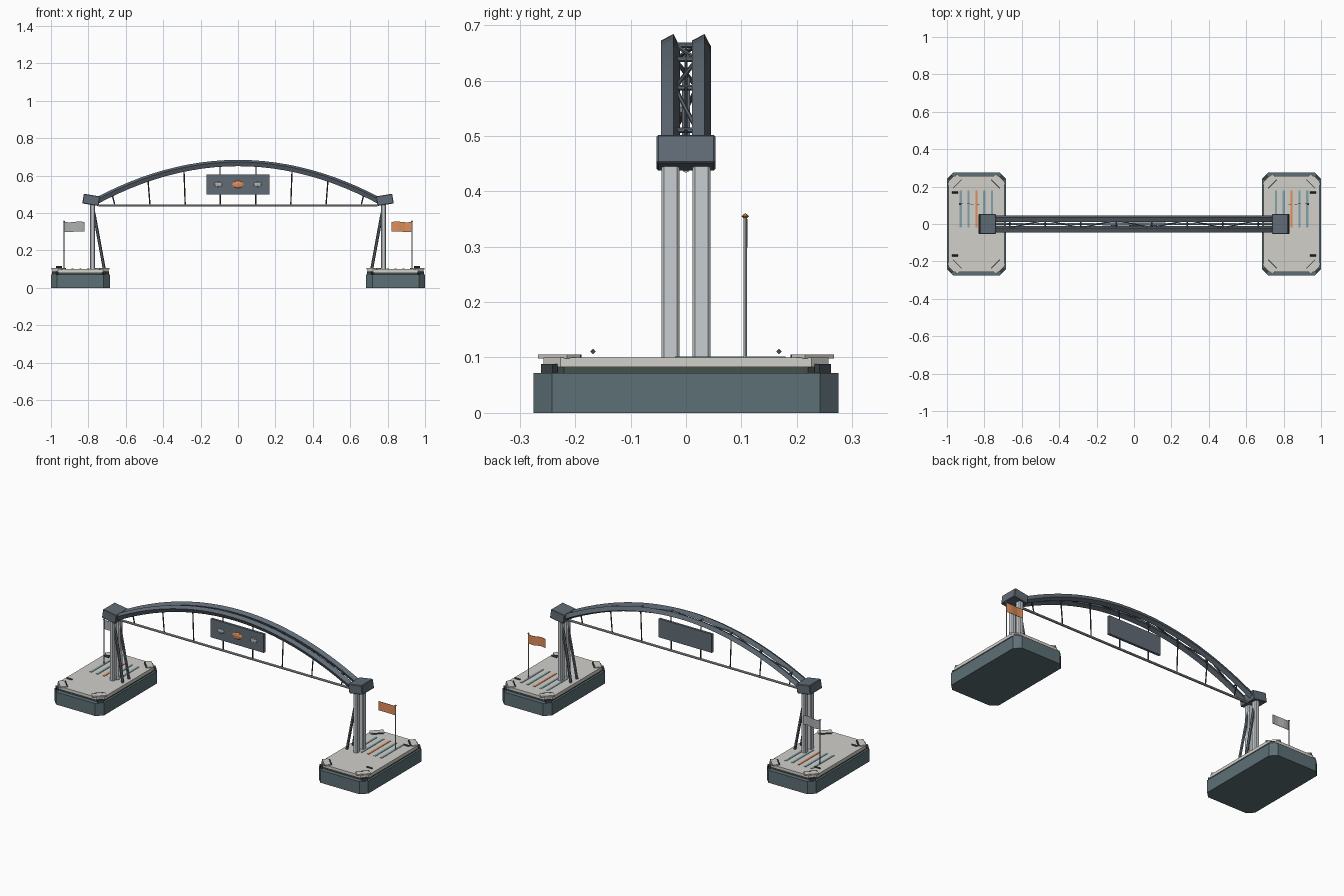
import bpy, bmesh, math
from mathutils import Vector, Matrix

if "Cube" in bpy.data.objects:
    bpy.data.objects.remove(bpy.data.objects["Cube"])


def mat(name, c):
    m = bpy.data.materials.new(name)
    m.diffuse_color = (*c, 1)
    m.use_nodes = True
    m.node_tree.nodes["Principled BSDF"].inputs["Base Color"].default_value = m.diffuse_color
    return m


STEEL = mat("steel", (0.12, 0.15, 0.18))
HULL = mat("hull_teal", (0.11, 0.16, 0.18))
DARK = mat("dark", (0.05, 0.06, 0.065))
BAND = mat("band", (0.06, 0.08, 0.07))
PALE = mat("pale_deck", (0.64, 0.63, 0.59))
LIGHT = mat("light_grey", (0.58, 0.61, 0.63))
GREY = mat("mid_grey", (0.42, 0.43, 0.44))
BLUE = mat("stripe_blue", (0.22, 0.36, 0.40))
ORANGE = mat("orange", (0.75, 0.27, 0.10))


def finish(name, bm, m):
    bmesh.ops.recalc_face_normals(bm, faces=bm.faces)
    me = bpy.data.meshes.new(name)
    bm.to_mesh(me)
    bm.free()
    me.materials.append(m)
    ob = bpy.data.objects.new(name, me)
    bpy.context.collection.objects.link(ob)
    return ob


def box(name, c, size, m, rot=Matrix()):
    bm = bmesh.new()
    bmesh.ops.create_cube(bm, size=1, matrix=Matrix.Translation(c) @ rot @ Matrix.Diagonal((*size, 1)))
    return finish(name, bm, m)


def slab(name, cx, cy, hx, hy, ch, z0, z1, m):
    """Chamfered-corner prism."""
    pts = [(hx, hy - ch), (hx - ch, hy), (ch - hx, hy), (-hx, hy - ch),
           (-hx, ch - hy), (ch - hx, -hy), (hx - ch, -hy), (hx, ch - hy)]
    bm = bmesh.new()
    f = bm.faces.new([bm.verts.new((cx + x, cy + y, z0)) for x, y in pts])
    r = bmesh.ops.extrude_face_region(bm, geom=[f])
    bmesh.ops.translate(bm, vec=(0, 0, z1 - z0), verts=[v for v in r["geom"] if isinstance(v, bmesh.types.BMVert)])
    return finish(name, bm, m)


def rod(name, a, b, r, m, n=6):
    a, b = Vector(a), Vector(b)
    d = b - a
    bm = bmesh.new()
    bmesh.ops.create_cone(bm, cap_ends=True, segments=n, radius1=r, radius2=r, depth=d.length,
                          matrix=Matrix.Translation((a + b) / 2) @ d.to_track_quat('Z', 'Y').to_matrix().to_4x4())
    return finish(name, bm, m)


def gem(name, c, size, m, u=8, v=4):
    bm = bmesh.new()
    bmesh.ops.create_uvsphere(bm, u_segments=u, v_segments=v, radius=1,
                              matrix=Matrix.Translation(c) @ Matrix.Diagonal((*size, 1)))
    return finish(name, bm, m)


def arch_z(x):
    return 0.667 - 0.354 * x * x


for s, side in ((-1, "left"), (1, "right")):
    px = s * 0.8425
    # floating base: hull, recessed band, deck
    slab(side + "_hull", px, 0, 0.1575, 0.275, 0.033, 0, 0.072, HULL)
    slab(side + "_band", px, 0, 0.146, 0.25, 0.03, 0.07, 0.085, BAND)
    slab(side + "_deck", px, 0, 0.150, 0.257, 0.03, 0.083, 0.1, PALE)
    for sy in (-1, 1):
        for sx in (-1, 1):
            # tilted corner plates with a dark edge rail
            rot = Matrix.Rotation(-sx * sy * math.pi / 4, 4, 'Z')
            box(side + "_corner_plate", (px + sx * 0.117, sy * 0.229, 0.1015), (0.075, 0.034, 0.007), PALE, rot)
            box(side + "_corner_rail", (px + sx * 0.102, sy * 0.214, 0.102), (0.066, 0.005, 0.006), DARK, rot)
            box(side + "_corner_fender", (px + sx * 0.138, sy * 0.247, 0.079), (0.03, 0.012, 0.018), DARK, rot)
        # mooring cleats
        xc = s * 0.957
        rod(side + "_cleat", (xc - 0.017, sy * 0.168, 0.111), (xc + 0.017, sy * 0.168, 0.111), 0.005, DARK, 4)
        # tower posts and raking braces
        slab(side + "_post", s * 0.777, sy * 0.028, 0.013, 0.0165, 0.005, 0.1, 0.455, LIGHT)
        rod(side + "_brace", (s * 0.715, sy * 0.028, 0.1), (s * 0.77, sy * 0.022, 0.40), 0.008, STEEL, 6)
    # deck stripes
    for i in range(5):
        box(side + "_deck_stripe", (px + (i - 2) * 0.0417, 0.08, 0.1005), (0.012, 0.2, 0.003),
            ORANGE if i == 2 else BLUE)
    # tilted tower head
    bm = bmesh.new()
    bmesh.ops.create_cube(bm, size=1, matrix=Matrix.Diagonal((0.088, 0.106, 0.052, 1)))
    bmesh.ops.bevel(bm, geom=bm.edges[:], offset=0.003, segments=1, affect='EDGES')
    bmesh.ops.transform(bm, verts=bm.verts, matrix=Matrix.Translation((s * 0.785, 0, 0.47))
                        @ Matrix.Rotation(-s * math.radians(9), 4, 'Y'))
    finish(side + "_tower_head", bm, STEEL)

    # flag pole, finial and wavy flag
    fx, fy = s * 0.93, 0.107
    col = ORANGE if s > 0 else GREY
    rod(side + "_flag_pole", (fx, fy, 0.101), (fx, fy, 0.355), 0.003, LIGHT if s > 0 else STEEL, 8)
    gem(side + "_flag_finial", (fx, fy, 0.355), (0.007, 0.007, 0.006), col, 6, 2)
    bm = bmesh.new()
    cols = []
    for i in range(7):
        t = i / 6
        x = fx - s * 0.108 * t
        y = fy + 0.003 * math.sin(t * 2 * math.pi)
        dz = -0.002 * math.sin(t * math.pi * 2)
        cols.append([bm.verts.new((x, y + o, z + dz)) for z, o in
                     ((0.30, -.001), (0.352, -.001), (0.352, .001), (0.30, .001))])
    for a, b in zip(cols, cols[1:]):
        for k in range(4):
            bm.faces.new((a[k], a[(k + 1) % 4], b[(k + 1) % 4], b[k]))
    bm.faces.new(cols[0])
    bm.faces.new(cols[-1][::-1])
    finish(side + "_flag", bm, col)

# twin arch ribs: rolled square section swept along a parabola
for yc, name in ((-0.028, "front_arch_rib"), (0.028, "rear_arch_rib")):
    bm = bmesh.new()
    rings = []
    for i in range(25):
        x = -0.78 + 1.56 * i / 24
        nrm = Vector((0.708 * x, 0, 1)).normalized()
        ring = []
        for k in range(4):
            a = math.radians(-18 + 90 * k)
            ring.append(bm.verts.new(Vector((x, yc + 0.0178 * math.cos(a), arch_z(x)))
                                     + nrm * 0.0178 * math.sin(a)))
        rings.append(ring)
    for a, b in zip(rings, rings[1:]):
        for k in range(4):
            bm.faces.new((a[k], a[(k + 1) % 4], b[(k + 1) % 4], b[k]))
    bm.faces.new(rings[0])
    bm.faces.new(rings[-1][::-1])
    finish(name, bm, STEEL)

# rungs and diagonals between the ribs
xs = [-0.665 + 0.19 * i for i in range(8)]
for i, x in enumerate(xs):
    rod("arch_rung", (x, -0.025, arch_z(x)), (x, 0.025, arch_z(x)), 0.005, STEEL)
    if i < 7:
        x2, d = xs[i + 1], 0.02 * (-1) ** i
        rod("arch_diagonal", (x, -d, arch_z(x)), (x2, d, arch_z(x2)), 0.004, STEEL)
    # hangers fan outwards slightly
    rod("hanger", (x * 0.99, 0, 0.44), (x * 1.015, 0, arch_z(x)), 0.0035, DARK)

# tie rod
rod("tie_rod", (-0.745, 0, 0.44), (0.745, 0, 0.44), 0.0065, GREY, 8)

# hanging sign panel with three faceted lamps
box("sign_panel", (0, 0, 0.5525), (0.338, 0.014, 0.107), STEEL)
for x, m, w, h in ((-0.105, GREY, 0.023, 0.014), (0, ORANGE, 0.032, 0.02), (0.105, GREY, 0.023, 0.014)):
    gem("sign_lamp", (x, -0.007, 0.5525), (w, 0.006, h), m)
